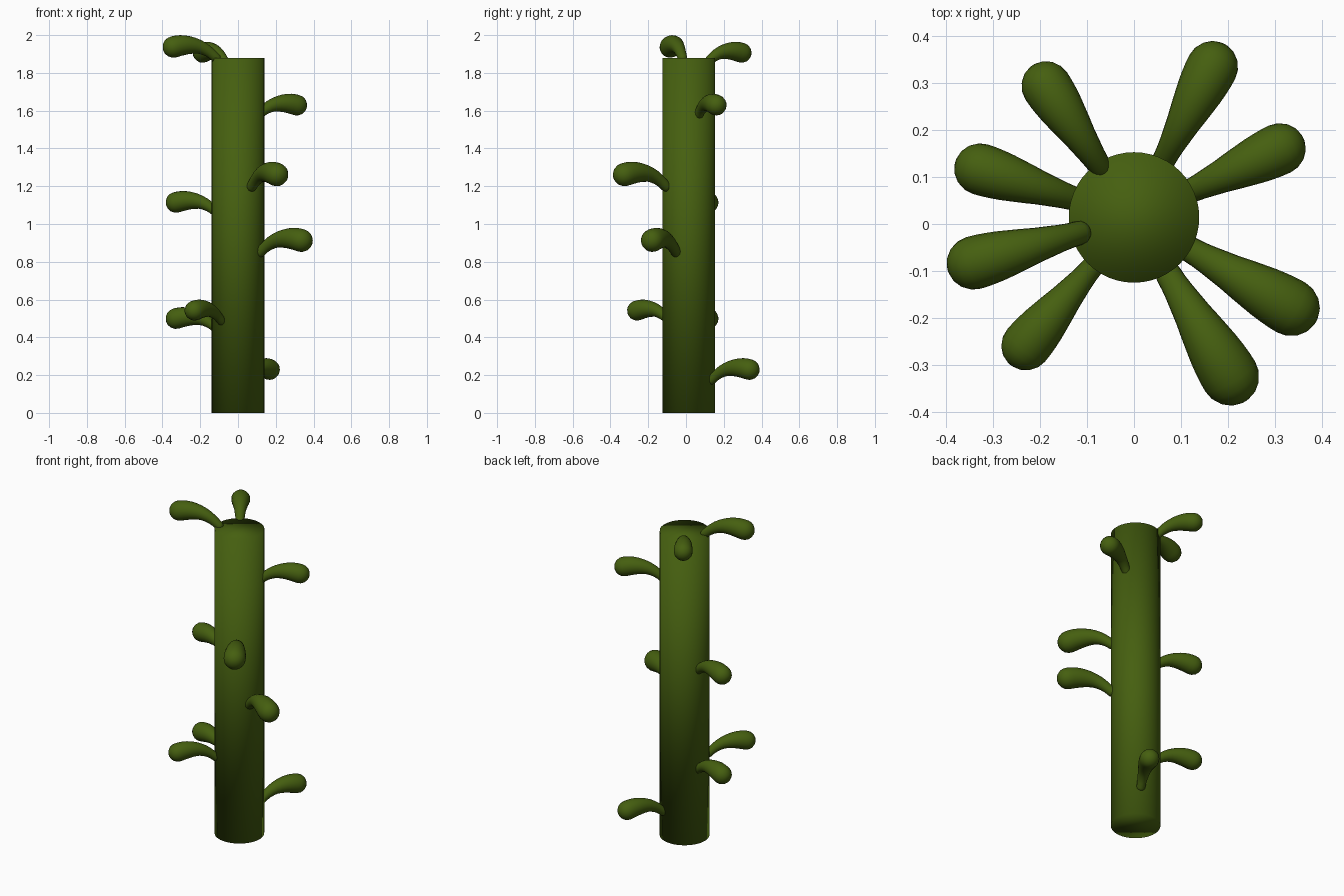
import bpy, bmesh, math
from mathutils import Vector

if "Cube" in bpy.data.objects:
    bpy.data.objects.remove(bpy.data.objects["Cube"])

green = bpy.data.materials.new("stem_green")
green.diffuse_color = (0.06, 0.115, 0.005, 1)
green.use_nodes = True
green.node_tree.nodes["Principled BSDF"].inputs["Base Color"].default_value = green.diffuse_color
CX, CY = 0.0, 0.014


def make_object(name, bm):
    bmesh.ops.recalc_face_normals(bm, faces=bm.faces[:])
    for f in bm.faces:
        f.smooth = True
    mesh = bpy.data.meshes.new(name)
    bm.to_mesh(mesh)
    bm.free()
    mesh.materials.append(green)
    ob = bpy.data.objects.new(name, mesh)
    bpy.context.collection.objects.link(ob)
    return ob


# Trunk: plain cylinder, smooth over the caps
bm = bmesh.new()
bmesh.ops.create_cone(bm, cap_ends=True, segments=48, radius1=0.139, radius2=0.139, depth=1.88)
bmesh.ops.translate(bm, verts=bm.verts[:], vec=(CX, CY, 0.94))
make_object("trunk", bm)

# Leaf profile in units of the tip radius: outward, up, radius
PROFILE = [(-4.1, -1.1, .45), (-3.75, -.79, .47), (-3.4, -.53, .51), (-2.95, -.27, .58),
           (-2.5, -.09, .65), (-2.0, .02, .75), (-1.5, .07, .84), (-1.1, .07, .91),
           (-.7, .04, .96), (-.35, -.02, .99), (0, -.1, 1.0)]


def rings():
    """Ring list (centre, tangent, radius) with domed ends."""
    pts = [Vector((p[0], p[1])) for p in PROFILE]
    n = len(pts)
    tan = [(pts[min(i + 1, n - 1)] - pts[max(i - 1, 0)]).normalized() for i in range(n)]
    body = [(pts[i], tan[i], PROFILE[i][2]) for i in range(n)]

    def dome(i, sign):
        r = PROFILE[i][2]
        return [(pts[i] + tan[i] * sign * r * math.sin(math.radians(a)), tan[i],
                 r * math.cos(math.radians(a))) for a in (20, 40, 60, 78)]
    return dome(0, -1)[::-1] + body + dome(n - 1, 1)


def leaf(name, x, y, r, peak, sides=20):
    """Club-shaped leaf with its tip ball centred on x, y and top at peak."""
    out = Vector((x - CX, y - CY, 0)).normalized()
    up = Vector((0, 0, 1))
    side = up.cross(out)
    origin = Vector((x, y, peak - r))
    bm = bmesh.new()
    loops = []
    for c, t, rad in rings():
        centre = origin + (out * c.x + up * c.y) * r
        normal = up * t.x - out * t.y
        loops.append([bm.verts.new(centre + (side * math.cos(a) + normal * math.sin(a)) * rad * r)
                      for a in (2 * math.pi * k / sides for k in range(sides))])
    for a, b in zip(loops, loops[1:]):
        for k in range(sides):
            j = (k + 1) % sides
            bm.faces.new((a[k], a[j], b[j], b[k]))
    bm.faces.new(loops[0])
    bm.faces.new(loops[-1])
    make_object(name, bm)


# Leaves: tip x, tip y, tip radius, top height
LEAVES = [(.167, .335, .055, .29), (-.23, -.259, .053, .60), (-.328, .117, .055, .56),
          (.335, -.178, .061, .98), (-.328, .117, .055, 1.175), (.205, -.325, .062, 1.33),
          (.311, .16, .055, 1.69), (-.187, .294, .053, 1.965), (-.342, -.083, .057, 2.0)]
for i, spec in enumerate(LEAVES, 1):
    leaf(f"leaf_{i}", *spec)
